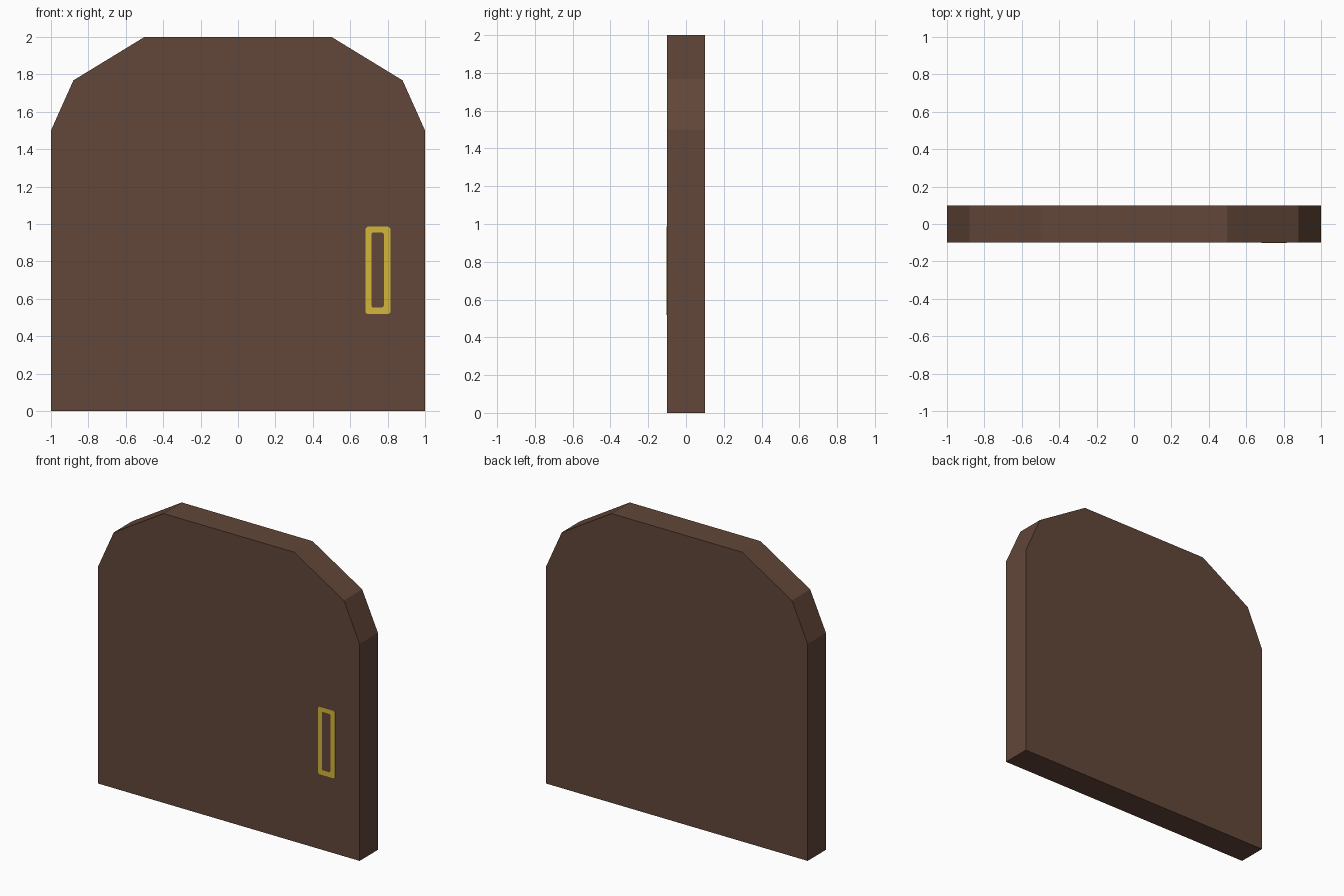
import bpy, bmesh

if "Cube" in bpy.data.objects:
    bpy.data.objects.remove(bpy.data.objects["Cube"])


def srgb(r, g, b):
    lin = lambda c: c / 12.92 if c <= 0.04045 else ((c + 0.055) / 1.055) ** 2.4
    return tuple(lin(c / 255) for c in (r, g, b)) + (1.0,)


def material(name, rgb):
    mat = bpy.data.materials.new(name)
    mat.diffuse_color = srgb(*rgb)
    mat.use_nodes = True
    mat.node_tree.nodes["Principled BSDF"].inputs["Base Color"].default_value = mat.diffuse_color
    return mat


def make_object(name, bm, mat):
    bmesh.ops.recalc_face_normals(bm, faces=bm.faces)
    mesh = bpy.data.meshes.new(name)
    bm.to_mesh(mesh)
    bm.free()
    mesh.materials.append(mat)
    obj = bpy.data.objects.new(name, mesh)
    bpy.context.collection.objects.link(obj)
    return obj


def clipped_rect(x0, x1, z0, z1, c):
    """Rectangle outline with small cut corners."""
    return [(x0 + c, z0), (x1 - c, z0), (x1, z0 + c), (x1, z1 - c),
            (x1 - c, z1), (x0 + c, z1), (x0, z1 - c), (x0, z0 + c)]


wood = material("dark brown wood", (98, 70, 56))
gold = material("gold", (212, 182, 58))

# Door slab: mirrored arched profile extruded through its thickness
half = [(1, 0), (1, 1.5), (0.88, 1.768), (0.5, 2)]
profile = half + [(-x, z) for x, z in reversed(half)]
bm = bmesh.new()
face = bm.faces.new([bm.verts.new((x, -0.1, z)) for x, z in profile])
ext = bmesh.ops.extrude_face_region(bm, geom=[face])
bmesh.ops.translate(bm, vec=(0, 0.2, 0),
                    verts=[v for v in ext["geom"] if isinstance(v, bmesh.types.BMVert)])
make_object("door_slab", bm, wood)

# Handle: thin flat ring plate on the front face only
outer = clipped_rect(0.683, 0.815, 0.518, 0.986, 0.01)
inner = clipped_rect(0.714, 0.78, 0.553, 0.955, 0.008)
bm = bmesh.new()
loops = [[bm.verts.new((x, y, z)) for x, z in ring]
         for ring, y in ((outer, -0.1), (outer, -0.102), (inner, -0.102), (inner, -0.1))]
for a, b in zip(loops, loops[1:] + loops[:1]):
    for i in range(8):
        j = (i + 1) % 8
        bm.faces.new((a[i], a[j], b[j], b[i]))
make_object("door_handle", bm, gold)
